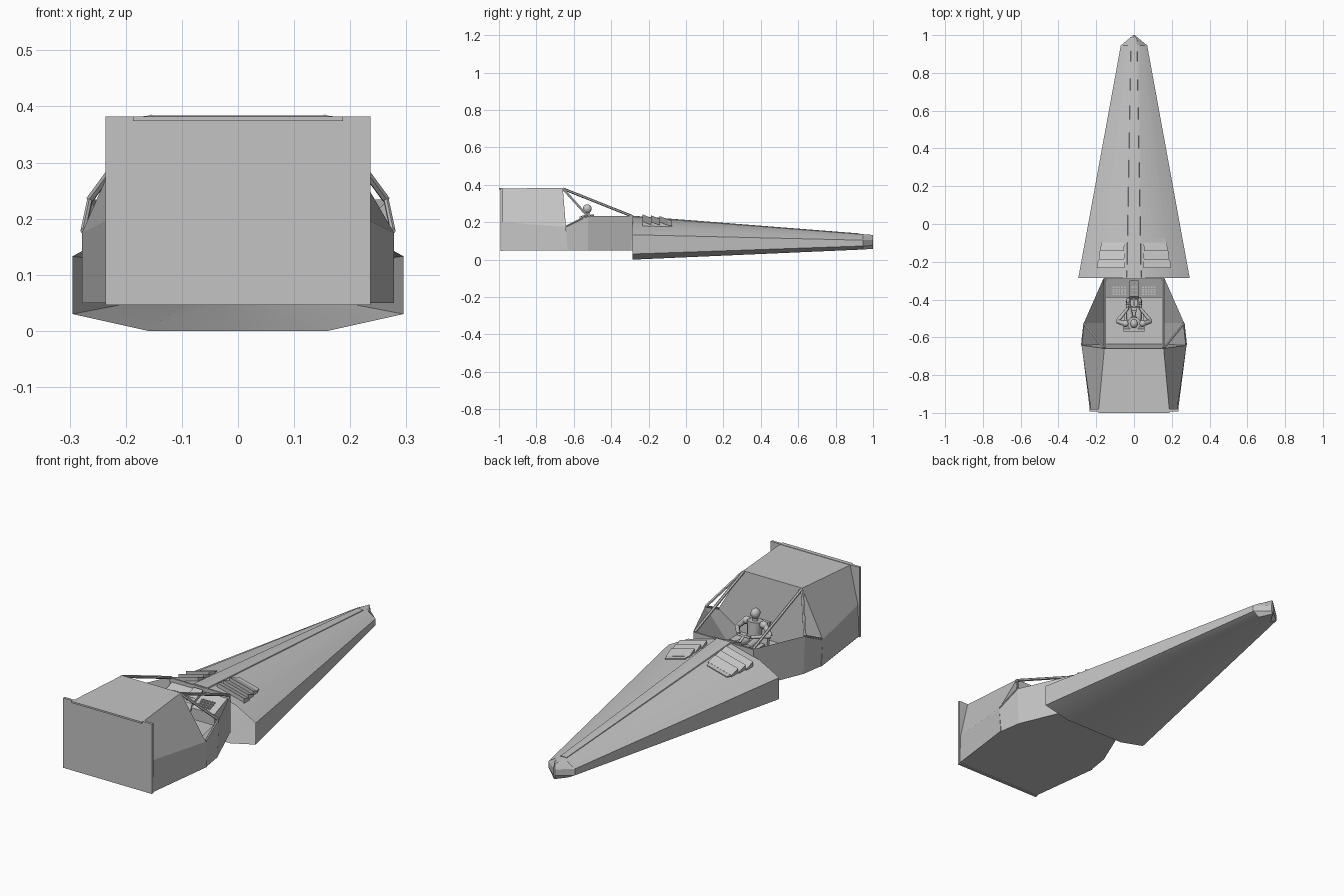
import bpy, bmesh, math
from mathutils import Vector

if "Cube" in bpy.data.objects:
    bpy.data.objects.remove(bpy.data.objects["Cube"])

grey = bpy.data.materials.new("plain_grey")
grey.diffuse_color = (0.55, 0.55, 0.55, 1)
grey.use_nodes = True
grey.node_tree.nodes["Principled BSDF"].inputs["Base Color"].default_value = grey.diffuse_color


def finish(name, bm, smooth=None):
    """Turn a bmesh into a named grey object."""
    bmesh.ops.remove_doubles(bm, verts=bm.verts, dist=1e-5)
    bmesh.ops.recalc_face_normals(bm, faces=bm.faces)
    me = bpy.data.meshes.new(name)
    bm.to_mesh(me)
    bm.free()
    me.materials.append(grey)
    ob = bpy.data.objects.new(name, me)
    bpy.context.collection.objects.link(ob)
    if smooth:
        bpy.ops.object.select_all(action='DESELECT')
        ob.select_set(True)
        bpy.context.view_layer.objects.active = ob
        bpy.ops.object.shade_smooth_by_angle(angle=math.radians(smooth))
    return ob


def loft(name, sections, cap_start=True, cap_end=True, smooth=None):
    """Skin mirrored half sections; each is (y, lean, [(x, z), ...]) from top centre to bottom centre."""
    bm = bmesh.new()
    rings = []
    for y, lean, half in sections:
        full = half + [(-x, z) for x, z in reversed(half[1:-1])]
        rings.append([bm.verts.new((x, y + lean * (z - 0.05), z)) for x, z in full])
    n = len(rings[0])
    for a, b in zip(rings, rings[1:]):
        for i in range(n):
            j = (i + 1) % n
            bm.faces.new((a[i], a[j], b[j], b[i]))
    if cap_start:
        bm.faces.new(rings[0])
    if cap_end:
        bm.faces.new(rings[-1])
    return finish(name, bm, smooth)


def box(name, lo, hi):
    bm = bmesh.new()
    bmesh.ops.create_cube(bm, size=1)
    for v in bm.verts:
        v.co = [lo[k] + (v.co[k] + 0.5) * (hi[k] - lo[k]) for k in range(3)]
    return finish(name, bm)


def prism(name, a, b):
    """Solid between two matching polygons."""
    bm = bmesh.new()
    va, vb = [bm.verts.new(p) for p in a], [bm.verts.new(p) for p in b]
    bm.faces.new(va)
    bm.faces.new(vb)
    for i in range(len(a)):
        j = (i + 1) % len(a)
        bm.faces.new((va[i], va[j], vb[j], vb[i]))
    return finish(name, bm)


def rod(name, a, b, r, r2=None, sides=8):
    a, b = Vector(a), Vector(b)
    bm = bmesh.new()
    bmesh.ops.create_cone(bm, cap_ends=True, segments=sides, radius1=r,
                          radius2=r2 or r, depth=(b - a).length)
    rot = (b - a).to_track_quat('Z', 'Y')
    for v in bm.verts:
        v.co = rot @ v.co + (a + b) / 2
    return finish(name, bm, 50)


def ball(name, centre, size):
    bm = bmesh.new()
    bmesh.ops.create_uvsphere(bm, u_segments=16, v_segments=10, radius=1)
    for v in bm.verts:
        v.co = Vector(centre) + Vector([v.co[k] * size[k] for k in range(3)])
    return finish(name, bm, 60)


# Long tapering nose, open at the cabin end
loft("nose_hull", [
    (-0.287, 0, [(0, .231), (.04, .229), (.19, .19), (.295, .133), (.295, .03), (.16, 0), (0, 0)]),
    (0.945, 0, [(0, .136), (.018, .135), (.032, .129), (.07, .104), (.07, .073), (.035, .054), (0, .054)]),
    (1.0, 0, [(0, .132), (.002, .132), (.003, .127), (.004, .105), (.004, .075), (.002, .058), (0, .058)]),
], cap_start=False, smooth=20)

# Raised spine along the nose
loft("nose_spine", [
    (-0.287, 0, [(0, .235), (.037, .234), (.04, .227), (0, .227)]),
    (0.93, 0, [(0, .140), (.016, .139), (.018, .133), (0, .133)]),
])

# Rear engine block and its back plate
loft("engine_block", [
    (-0.632, -.08, [(0, .384), (.157, .384), (.278, .175), (.278, .05), (0, .05)]),
    (-0.982, 0, [(0, .380), (.187, .380), (.228, .2), (.234, .05), (0, .05)]),
])
box("back_plate", (-.236, -.992, .046), (.236, -.980, .382))
box("back_lip", (-.187, -1.0, .374), (.187, -.980, .382))

# Cabin tub with sloping inner sides
loft("cabin_tub", [
    (-0.285, 0, [(0, .10), (.15, .10), (.16, .234), (.157, .05), (0, .05)]),
    (-0.525, 0, [(0, .10), (.15, .10), (.266, .234), (.258, .05), (0, .05)]),
    (-0.640, 0, [(0, .10), (.15, .10), (.278, .178), (.276, .05), (0, .05)]),
])
box("cabin_firewall", (-.16, -.292, .05), (.16, -.284, .232))

# Sloping dashboard with centre console and rows of buttons
prism("dashboard", *[[(x, -.29, .12), (x, -.29, .215), (x, -.39, .175), (x, -.39, .12)]
                     for x in (-.148, .148)])
prism("centre_console", *[[(x, -.30, .16), (x, -.30, .225), (x, -.385, .192), (x, -.40, .16)]
                          for x in (-.025, .025)])


def dash_z(y):
    return .215 + (y + .29) * .4


for s in (-1, 1):
    for i in range(5):
        for j in range(4):
            x, y = s * (.048 + i * .015), -.335 - j * .012
            box("dash_button", (x - .005, y - .004, dash_z(y) - .003),
                (x + .005, y + .004, dash_z(y) + .005))
for j in range(3):
    y = -.33 - j * .02
    box("console_switch", (-.016, y - .006, dash_z(y) + .005), (.016, y + .006, dash_z(y) + .014))

# Steering column and handles
rod("steering_column", (0, -.39, .17), (0, -.44, .195), .006)
rod("steering_bar", (-.032, -.44, .195), (.032, -.44, .195), .005)

# Seat
box("seat_cushion", (-.05, -.53, .10), (.05, -.455, .135))
prism("seat_back", *[[(x, -.53, .10), (x, -.555, .23), (x, -.57, .23), (x, -.55, .10)]
                     for x in (-.055, .055)])

# Pilot
rod("pilot_torso", (0, -.515, .135), (0, -.527, .238), .028, .036, 12)
rod("pilot_neck", (0, -.527, .235), (0, -.527, .265), .012)
ball("pilot_helmet", (0, -.528, .272), (.021, .024, .024))
for s in (-1, 1):
    ball("pilot_shoulder", (s * .045, -.527, .228), (.019, .018, .018))
    rod("pilot_upper_arm", (s * .05, -.527, .228), (s * .088, -.515, .190), .014, .011)
    rod("pilot_forearm", (s * .088, -.515, .190), (s * .032, -.445, .195), .011, .008)
    rod("pilot_thigh", (s * .02, -.51, .15), (s * .03, -.425, .155), .018, .014)
    rod("pilot_shin", (s * .03, -.425, .155), (s * .03, -.40, .105), .013, .010)

for s in (-1, 1):
    # Canopy struts and the block's front frame
    rod("canopy_strut", (s * .155, -.657, .379), (s * .155, -.287, .232), .007, sides=6)
    rod("side_strut", (s * .16, -.655, .376), (s * .264, -.527, .234), .007, sides=6)
    rod("window_sill", (s * .264, -.527, .234), (s * .276, -.640, .178), .005, sides=6)
    # Three wedge vents stepping down each side of the nose, steep side to the cabin
    for y, inner, outer in ((-.232, .05, .195), (-.188, .052, .186), (-.142, .054, .178)):
        drop = (y + .285) * .075

        def surf(x, lift):
            return .229 - (x - .04) * .26 - drop + lift
        prism("nose_vent", *[[(s * x, y, surf(x, -.01)), (s * x, y, surf(x, .019)),
                              (s * (x - .004), y + .045, surf(x, .001)),
                              (s * (x - .004), y + .045, surf(x, -.012))]
                             for x in (inner, outer)])
    # Flat panel ahead of the vents
    prism("vent_panel", *[[(s * x, -.10, .229 - (x - .04) * .26 - .014 + h)
                           for x in (.056, .172)] +
                          [(s * x, -.075, .229 - (x - .04) * .26 - .016 + h)
                           for x in (.165, .058)] for h in (-.006, .003)])
